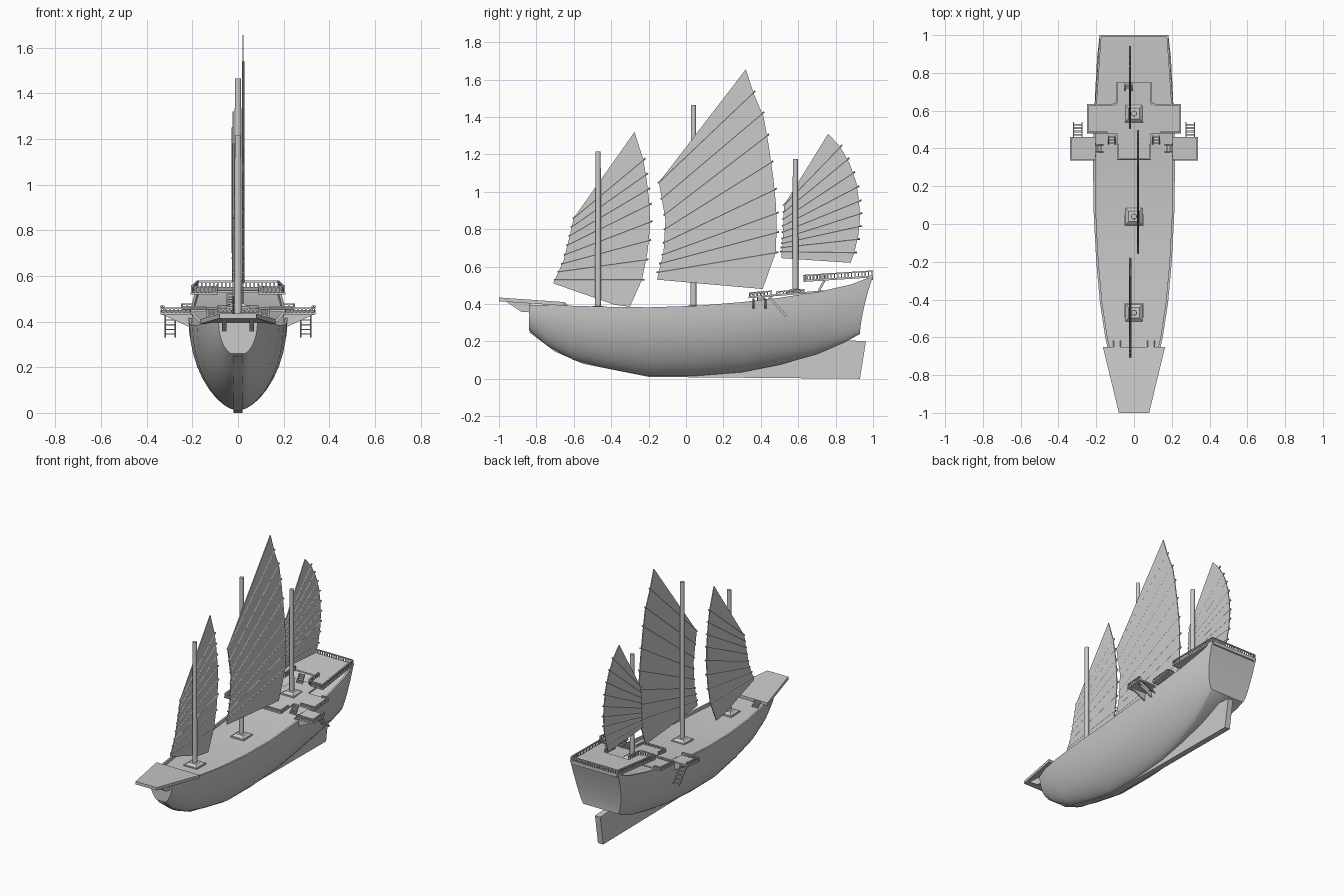
import bpy, bmesh, math
from mathutils import Vector

if "Cube" in bpy.data.objects:
    bpy.data.objects.remove(bpy.data.objects["Cube"])


def make(name, bm, smooth=None):
    bmesh.ops.recalc_face_normals(bm, faces=bm.faces)
    me = bpy.data.meshes.new(name)
    bm.to_mesh(me)
    bm.free()
    ob = bpy.data.objects.new(name, me)
    bpy.context.collection.objects.link(ob)
    if smooth:
        bpy.context.view_layer.objects.active = ob
        ob.select_set(True)
        bpy.ops.object.shade_smooth_by_angle(angle=math.radians(smooth))
        ob.select_set(False)
    return ob


def prism(bm, lower, upper):
    a = [bm.verts.new(p) for p in lower]
    b = [bm.verts.new(p) for p in upper]
    n = len(a)
    bm.faces.new(a)
    bm.faces.new(b)
    for i in range(n):
        bm.faces.new((a[i], a[(i + 1) % n], b[(i + 1) % n], b[i]))


def bar(bm, p, q, w, h=None):
    """Square bar between two points, w wide and h high."""
    p, q = Vector(p), Vector(q)
    d = (q - p).normalized()
    up = Vector((0, 0, 1)) if abs(d.z) < 0.9 else Vector((0, 1, 0))
    s = d.cross(up).normalized()
    u = s.cross(d)
    s, u = s * w / 2, u * (h or w) / 2
    ring = (s + u, s - u, -s - u, -s + u)
    prism(bm, [p + r for r in ring], [q + r for r in ring])


def rod(bm, p, q, r, n, r2=None):
    p, q = Vector(p), Vector(q)
    rot = (q - p).to_track_quat('Z', 'Y')
    ring = lambda c, r: [c + rot @ Vector((r * math.cos(t), r * math.sin(t), 0))
                         for t in [2 * math.pi * i / n for i in range(n)]]
    prism(bm, ring(p, r), ring(q, r2 or r))


# Hull: lofted sections (y, half width, top z, bottom z, bottom half width, stern rake)
stations = [(-0.84, 0.085, 0.395, 0.26, 0.03, 0), (-0.74, 0.122, 0.395, 0.175, 0.024, 0),
            (-0.6, 0.152, 0.39, 0.10, 0.02, 0), (-0.42, 0.18, 0.385, 0.055, 0.02, 0),
            (-0.2, 0.2, 0.382, 0.015, 0.02, 0), (0.05, 0.213, 0.39, 0.015, 0.02, 0),
            (0.3, 0.217, 0.41, 0.035, 0.025, 0), (0.5, 0.214, 0.433, 0.075, 0.04, 0),
            (0.7, 0.205, 0.465, 0.13, 0.07, 0.01), (0.85, 0.195, 0.505, 0.195, 0.11, 0.035),
            (0.93, 0.182, 0.55, 0.24, 0.13, 0.07)]
bm = bmesh.new()
rings = []
for y, w, zt, zb, b, rake in stations:
    half = []
    for i in range(10):
        a = math.pi / 2 * i / 9
        f = 1 - math.cos(a)
        half.append((b + (w - b) * math.sin(a) ** 1.35, y + rake * f ** 1.5, zb + (zt - zb) * f))
    half += [(w - 0.012, y + rake, zt), (w - 0.012, y + rake, zt - 0.02)]
    rings.append([bm.verts.new(p) for p in half] +
                 [bm.verts.new((-x, yy, z)) for x, yy, z in reversed(half)])
for r, s in zip(rings, rings[1:]):
    for i in range(len(r)):
        j = (i + 1) % len(r)
        bm.faces.new((r[i], r[j], s[j], s[i]))
for r in (rings[0], rings[-1]):
    n = len(r)
    for i in range(n // 2 - 1):
        bm.faces.new((r[i], r[i + 1], r[n - 2 - i], r[n - 1 - i]))
make("hull", bm, 35)

# Keel and rudder fin
bm = bmesh.new()
fin = [(-0.84, 0.25), (-0.7, 0.145), (-0.55, 0.08), (-0.2, 0.01), (0.93, 0.0), (0.962, 0.2),
       (0.8, 0.21), (0.3, 0.1), (-0.2, 0.06), (-0.55, 0.12), (-0.8, 0.26)]
prism(bm, [(-0.02, y, z) for y, z in fin], [(0.02, y, z) for y, z in fin])
make("keel", bm)

# Raised decks with sloping floors
z_mid = lambda y: 0.43 + (y - 0.33) * 0.08
z_up = lambda y: 0.518 + (y - 0.63) * 0.065
z_bow = lambda y: 0.39 - (y + 0.65) * 0.07


def deck(name, outline, zf, t):
    bm = bmesh.new()
    prism(bm, [(x, y, zf(y)) for x, y in outline], [(x, y, zf(y) + t) for x, y in outline])
    make(name, bm)


def both(half):
    return half + [(-x, y) for x, y in reversed(half)]


def railing(name, pts, zf, h=0.022):
    """Low balustrade: top rail on closely spaced posts."""
    bm = bmesh.new()
    for (x0, y0), (x1, y1) in zip(pts, pts[1:]):
        n = max(1, round(math.hypot(x1 - x0, y1 - y0) / 0.018))
        bar(bm, (x0, y0, zf(y0) + h), (x1, y1, zf(y1) + h), 0.009, 0.007)
        for i in range(n + 1):
            x, y = x0 + (x1 - x0) * i / n, y0 + (y1 - y0) * i / n
            bar(bm, (x, y, zf(y)), (x, y, zf(y) + h), 0.006)
    make(name, bm)


deck("bow_platform", [(-0.08, -1), (0.08, -1), (0.165, -0.65), (-0.165, -0.65)], z_bow, 0.02)
mid = [(0.09, 0.34), (0.09, 0.48), (0.25, 0.48), (0.25, 0.635), (0.09, 0.635), (0.09, 0.75)]
deck("middle_deck", both(mid), z_mid, 0.01)
upper = [(0.09, 0.75), (0.09, 0.645), (0.115, 0.63), (0.207, 0.63), (0.182, 1.0)]
deck("upper_deck", both(upper), z_up, 0.01)
railing("upper_railing", both([(x - 0.005 * (x > 0.15), y - 0.005 * (y > 0.9)) for x, y in upper]), z_up, 0.034)
railing("middle_railing_front", [(-0.085, 0.42), (-0.085, 0.345), (0.085, 0.345), (0.085, 0.42)], z_mid)


def steps(name, x, y, z0, z1, dx, dy, w=0.036):
    """Short stair from low z0 to high z1, running dx, dy uphill."""
    bm = bmesh.new()
    side = Vector((-dy, dx, 0)).normalized() * w / 2
    a, b = Vector((x - dx / 2, y - dy / 2, z0)), Vector((x + dx / 2, y + dy / 2, z1))
    for s in (-1, 1):
        bar(bm, a + side * s, b + side * s, 0.006, 0.012)
    for i in range(5):
        c = a.lerp(b, (i + 0.5) / 5)
        bar(bm, c - side, c + side, 0.009, 0.005)
    make(name, bm)


for s, tag in ((1, "right"), (-1, "left")):
    # Side wing platforms with brackets, rails, ladders
    deck("wing_deck_" + tag, [(s * x, y) for x, y in
         [(0.205, 0.335), (0.34, 0.335), (0.34, 0.46), (0.205, 0.46)]], z_mid, 0.01)
    railing("wing_railing_" + tag, [(s * x, y) for x, y in
            [(0.21, 0.34), (0.335, 0.34), (0.335, 0.455), (0.325, 0.455)]], z_mid, 0.028)
    railing("middle_railing_" + tag, [(s * x, y) for x, y in
            [(0.14, 0.485), (0.245, 0.485), (0.245, 0.63), (0.2, 0.63)]], z_mid)
    bm = bmesh.new()
    for y in (0.355, 0.42):
        tri = [(0.2, 0.43), (0.33, 0.43), (0.2, 0.37)]
        prism(bm, [(s * x, y, z) for x, z in tri], [(s * x, y + 0.01, z) for x, z in tri])
    make("wing_bracket_" + tag, bm)
    steps("boarding_ladder_" + tag, s * 0.297, 0.49, 0.335, 0.437, 0, -0.09, 0.045)
    steps("wing_stair_" + tag, s * 0.183, 0.4, 0.40, 0.44, s * 0.035, 0)
    steps("deck_stair_" + tag, s * 0.117, 0.445, 0.405, 0.45, 0, 0.04)
    steps("bow_stair_" + tag, s * 0.09, -0.635, 0.37, 0.405, 0, -0.03)
    # Bow platform bracket
    bm = bmesh.new()
    tri = [(-0.96, 0.412), (-0.88, 0.358), (-0.83, 0.355), (-0.83, 0.403)]
    prism(bm, [(s * 0.05, y, z) for y, z in tri], [(s * 0.07, y, z) for y, z in tri])
    make("bow_bracket_" + tag, bm)
steps("upper_stair", -0.03, 0.725, 0.47, 0.525, 0, 0.03)

# Masts on square bases
for tag, y, z0, z1 in (("fore", -0.47, 0.365, 1.215), ("main", 0.04, 0.368, 1.465), ("mizzen", 0.585, 0.455, 1.175)):
    bm = bmesh.new()
    rod(bm, (0, y, z0), (0, y, z1), 0.016, 12, 0.014)
    make(tag + "_mast", bm, 40)
    bm = bmesh.new()
    sq = lambda r, z: [(i * r, y + j * r, z) for i, j in ((-1, -1), (1, -1), (1, 1), (-1, 1))]
    prism(bm, sq(0.05, z0), sq(0.05, z0 + 0.01))
    prism(bm, sq(0.045, z0 + 0.01), sq(0.028, z0 + 0.024))
    make(tag + "_mast_base", bm)


# Fan sails: luff and leech edges run bottom to top, battens join them
def sail(tag, x, luff, leech, foot, peak, low, count):
    bm = bmesh.new()
    outline = [*luff, peak, *reversed(leech), *foot]
    prism(bm, [(x - 0.003, y, z) for y, z in outline], [(x + 0.003, y, z) for y, z in outline])
    make(tag + "_sail", bm)

    def along(edge, t):
        f = t * (len(edge) - 1)
        i = min(int(f), len(edge) - 2)
        return Vector(edge[i]).lerp(Vector(edge[i + 1]), f - i)
    bm = bmesh.new()
    for i in range(count):
        t = i / (count - 1)
        a, b = along([low, *luff[1:]], t), along(leech, t)
        d = (b - a).normalized() * 0.014
        a, b = a - d * 0.5, b + d
        rod(bm, (x, *a), (x, *b), 0.0055, 6)
    make(tag + "_battens", bm)


sail("main", 0.022, [(-0.155, 0.53), (-0.12, 0.68), (-0.11, 0.85), (-0.145, 1.05)],
     [(0.48, 0.675), (0.484, 0.8), (0.482, 0.92), (0.466, 1.08), (0.44, 1.26), (0.415, 1.4), (0.36, 1.53)],
     [(0.41, 0.48)], (0.32, 1.655), (-0.15, 0.57), 8)
sail("fore", -0.02, [(-0.71, 0.51), (-0.655, 0.63), (-0.625, 0.75), (-0.6, 0.86)],
     [(-0.235, 0.53), (-0.205, 0.68), (-0.192, 0.82), (-0.197, 0.95), (-0.21, 1.06), (-0.228, 1.17)],
     [(-0.30, 0.385), (-0.38, 0.395)], (-0.275, 1.32), (-0.7, 0.53), 8)
sail("mizzen", -0.022, [(0.51, 0.645), (0.517, 0.74), (0.52, 0.83), (0.525, 0.93)],
     [(0.9, 0.675), (0.922, 0.77), (0.93, 0.86), (0.925, 0.95), (0.91, 1.05), (0.875, 1.15), (0.825, 1.24)],
     [(0.88, 0.62)], (0.76, 1.31), (0.51, 0.68), 9)
